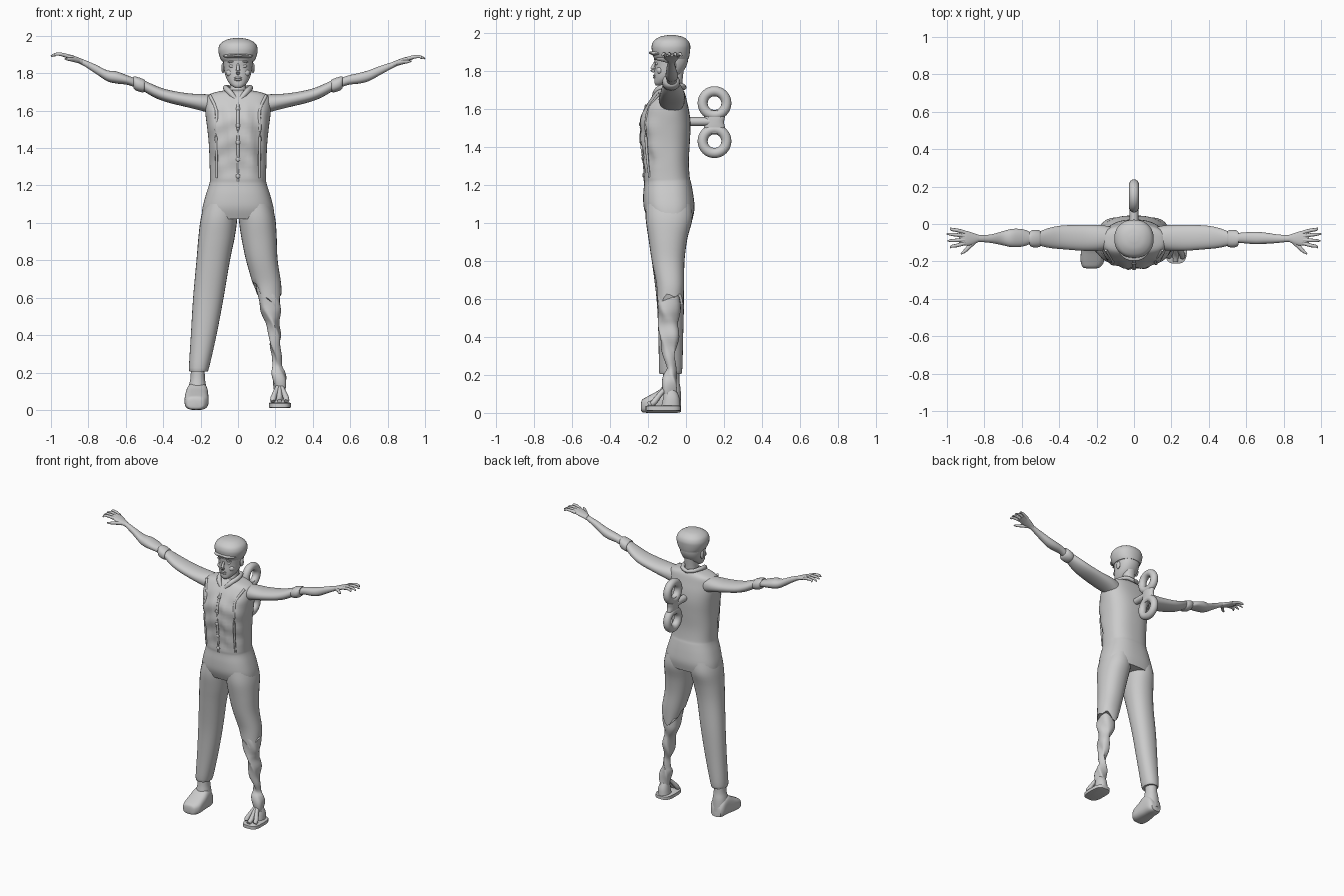
import bpy, bmesh, math
from mathutils import Vector, Matrix

GREY = bpy.data.materials.new("plain_grey")
GREY.diffuse_color = (0.6, 0.6, 0.6, 1)


def finish(name, bm, angle=40):
    bmesh.ops.recalc_face_normals(bm, faces=bm.faces)
    me = bpy.data.meshes.new(name)
    bm.to_mesh(me)
    bm.free()
    me.materials.append(GREY)
    ob = bpy.data.objects.new(name, me)
    bpy.context.collection.objects.link(ob)
    bpy.ops.object.select_all(action='DESELECT')
    ob.select_set(True)
    bpy.context.view_layer.objects.active = ob
    bpy.ops.object.shade_smooth_by_angle(angle=math.radians(angle))
    return ob


def smooth_rows(rows, sub):
    """Catmull-Rom resampling of the section table."""
    out = []
    for i in range(len(rows) - 1):
        p = [rows[max(0, min(len(rows) - 1, i + k))] for k in (-1, 0, 1, 2)]
        for j in range(sub):
            t = j / sub
            out.append([0.5 * (2 * b + (c - a) * t + (2 * a - 5 * b + 4 * c - d) * t * t
                               + (3 * b - a - 3 * c + d) * t ** 3) for a, b, c, d in zip(*p)])
    return out + [rows[-1]]


def loft(name, axis, rows, power=2.2, sides=28, sub=4, mirror=1, shape=None):
    """Rows are (position, a_min, a_max, b_min, b_max) along an axis."""
    bm = bmesh.new()
    rings = []
    for t, a0, a1, b0, b1 in smooth_rows(rows, sub):
        ring = []
        for k in range(sides):
            u = 2 * math.pi * k / sides
            c, s = math.cos(u), math.sin(u)
            a = (a0 + a1) / 2 + (a1 - a0) / 2 * math.copysign(abs(c) ** (2 / power), c)
            b = (b0 + b1) / 2 + (b1 - b0) / 2 * math.copysign(abs(s) ** (2 / power), s)
            v = Vector({'x': (t, a, b), 'y': (a, t, b), 'z': (a, b, t)}[axis])
            if shape:
                v = shape(v, u)
            v.x *= mirror
            ring.append(bm.verts.new(v))
        rings.append(ring)
    for r, q in zip(rings, rings[1:]):
        for k in range(sides):
            n = (k + 1) % sides
            bm.faces.new((r[k], r[n], q[n], q[k]))
    bm.faces.new(rings[0])
    bm.faces.new(rings[-1])
    return finish(name, bm)


def tube(name, points, mirror=1, sides=10):
    """Round tapered limb through (x, y, z, radius) points."""
    bm = bmesh.new()
    pts = smooth_rows(points, 3)
    rings = []
    for i, (x, y, z, r) in enumerate(pts):
        d = Vector(pts[min(i + 1, len(pts) - 1)][:3]) - Vector(pts[max(i - 1, 0)][:3])
        q = d.to_track_quat('Z', 'Y')
        rings.append([])
        for k in range(sides):
            u = 2 * math.pi * k / sides
            v = Vector((x, y, z)) + q @ Vector((r * math.cos(u), r * math.sin(u), 0))
            v.x *= mirror
            rings[-1].append(bm.verts.new(v))
    for r, q in zip(rings, rings[1:]):
        for k in range(sides):
            n = (k + 1) % sides
            bm.faces.new((r[k], r[n], q[n], q[k]))
    bm.faces.new(rings[0])
    bm.faces.new(rings[-1])
    return finish(name, bm, 60)


def ball(name, loc, size, tilt=0):
    bm = bmesh.new()
    bmesh.ops.create_uvsphere(bm, u_segments=16, v_segments=10, radius=1,
                              matrix=Matrix.Translation(loc) @ Matrix.Rotation(tilt, 4, 'Y')
                              @ Matrix.Diagonal((*size, 1)))
    return finish(name, bm)


def torus(name, centre, major, minor):
    bm = bmesh.new()
    n, m = 32, 14
    g = [[bm.verts.new((centre[0] + minor * math.sin(b),
                        centre[1] + (major + minor * math.cos(b)) * math.cos(a),
                        centre[2] + (major + minor * math.cos(b)) * math.sin(a)))
          for b in (2 * math.pi * j / m for j in range(m))]
         for a in (2 * math.pi * i / n for i in range(n))]
    for i in range(n):
        for j in range(m):
            bm.faces.new((g[i][j], g[(i + 1) % n][j], g[(i + 1) % n][(j + 1) % m], g[i][(j + 1) % m]))
    return finish(name, bm)


# Torso with soft cloth folds down the front
def folds(v, u):
    if v.y < -0.1 and 1.24 < v.z < 1.66:
        fade = min(1, (v.z - 1.24) / 0.08, (1.66 - v.z) / 0.08)
        v.y += fade * (0.006 * math.sin(70 * v.x + 9 * v.z) + 0.004 * math.sin(55 * v.z + 25 * abs(v.x)))
    return v


loft("torso", 'z', [
    (1.02, -.195, .195, -.20, .035), (1.08, -.19, .19, -.222, .045), (1.15, -.172, .172, -.225, .038),
    (1.21, -.153, .153, -.22, .027), (1.24, -.15, .15, -.222, .02), (1.32, -.152, .152, -.222, .015),
    (1.42, -.156, .156, -.235, .02), (1.51, -.165, .165, -.238, .024), (1.58, -.174, .174, -.225, .018),
    (1.64, -.175, .175, -.195, .005), (1.68, -.165, .165, -.168, -.005),
    (1.70, -.115, .115, -.15, -.015), (1.71, -.06, .06, -.125, -.025)],
    power=2.5, sides=48, shape=folds)

# Vest edges, front placket and buttons
for m in (1, -1):
    tube("vest_edge", [(.150, -.14, 1.68, .008), (.115, -.195, 1.6, .008), (.118, -.212, 1.5, .008),
                       (.115, -.205, 1.36, .007), (.115, -.193, 1.24, .006)], m)
    tube("collar", [(.012, -.168, 1.66, .012), (.045, -.150, 1.70, .016), (.066, -.09, 1.722, .015),
                    (.045, -.025, 1.722, .013), (0, -.01, 1.712, .013)], m)
tube("placket", [(0, -.165, 1.67, .008), (0, -.217, 1.59, .008), (0, -.236, 1.5, .008),
                 (0, -.232, 1.4, .008), (0, -.219, 1.3, .007), (0, -.219, 1.22, .006)])
for z, y in ((1.61, -.213), (1.52, -.241), (1.43, -.24), (1.34, -.228), (1.25, -.224)):
    ball("button", (0, y, z), (.012, .006, .012))

# Long trouser leg on one side, torn short one on the other
loft("long_trouser_leg", 'z', [
    (.205, -.253, -.165, -.135, -.03), (.225, -.262, -.155, -.142, -.02), (.4, -.252, -.115, -.145, -.015),
    (.6, -.24, -.077, -.155, -.01), (.8, -.222, -.043, -.18, -.008), (.92, -.212, -.018, -.198, .008),
    (1.02, -.2, -.004, -.212, .034), (1.1, -.18, 0, -.21, .03)])


def torn(v, u):
    if v.z < .68:
        v.z += (.68 - v.z) * (.55 * math.sin(2 * u + 1) - .25 * math.sin(5 * u)) - (.68 - v.z) * .3 * math.cos(u)
    return v


loft("torn_trouser_leg", 'z', [
    (.61, .095, .232, -.152, -.015), (.68, .077, .23, -.156, -.01), (.8, .043, .212, -.18, -.008),
    (.92, .018, .207, -.198, .008), (1.02, .004, .2, -.212, .034), (1.1, 0, .18, -.21, .03)], shape=torn)

# Shoe: ankle shaft and rounded foot
loft("shoe_ankle", 'z', [(.04, -.27, -.165, -.14, -.025), (.12, -.264, -.17, -.13, -.028),
                         (.17, -.254, -.177, -.122, -.035), (.23, -.252, -.178, -.12, -.035)])
loft("shoe_foot", 'y', [(-.237, -.255, -.2, .015, .05), (-.23, -.275, -.18, .004, .07), (-.2, -.285, -.16, 0, .088),
                        (-.15, -.284, -.158, 0, .115), (-.1, -.276, -.16, 0, .145), (-.05, -.27, -.165, 0, .12),
                        (-.027, -.255, -.18, .005, .07)], power=3)

# Bare jointed leg and its open foot
loft("bare_leg", 'z', [
    (.1, .195, .25, -.12, -.05), (.16, .182, .262, -.122, -.045), (.2, .18, .252, -.118, -.05),
    (.235, .188, .232, -.105, -.055), (.29, .185, .23, -.115, -.058), (.34, .17, .226, -.128, -.05),
    (.4, .163, .23, -.14, -.04), (.46, .155, .216, -.143, -.038), (.5, .135, .222, -.145, -.035),
    (.55, .115, .23, -.15, -.032), (.66, .1, .22, -.145, -.03)],
    shape=lambda v, u: v + Vector((.005 * math.sin(3 * u + 30 * v.z), .005 * math.cos(2 * u + 40 * v.z), 0)))
loft("foot_sole", 'z', [(.01, .172, .272, -.2, -.035), (.013, .165, .284, -.212, -.028),
                        (.035, .165, .284, -.212, -.028), (.04, .172, .275, -.2, -.035)], power=3.2, sub=1)
loft("foot_heel", 'z', [(.035, .185, .265, -.13, -.03), (.08, .19, .262, -.12, -.035), (.12, .195, .25, -.115, -.05)])
for x, tip in ((.188, -.185), (.222, -.21), (.258, -.19)):
    tube("foot_strut", [(.222, -.09, .14, .014), ((x + .222) / 2, -.13, .105, .013), (x, -.165, .06, .016),
                        (x, tip + .01, .045, .013)])

# Arms: sleeve, elbow band, forearm and hand
for m in (1, -1):
    h = .002 if m > 0 else .015    # one hand is held slightly higher
    loft("sleeve", 'x', [
        (.12, -.13, -.015, 1.575, 1.685), (.18, -.142, -.006, 1.595, 1.688), (.27, -.143, -.005, 1.618, 1.693),
        (.38, -.135, -.008, 1.645, 1.713), (.45, -.128, -.02, 1.672, 1.738), (.51, -.115, -.042, 1.708, 1.766)],
        mirror=m)
    loft("elbow_band", 'x', [(.5, -.118, -.04, 1.703, 1.765), (.508, -.124, -.033, 1.697, 1.77),
                             (.545, -.124, -.033, 1.707, 1.782), (.56, -.11, -.045, 1.722, 1.783)],
         sub=2, mirror=m)
    w = 0 if m > 0 else .016       # fuller forearm on one side
    loft("forearm", 'x', [
        (.54, -.1, -.05, 1.72, 1.77), (.59, -.103 - w, -.045 + w, 1.738, 1.788), (.65, -.108 - w, -.042 + w, 1.745, 1.802 + w / 2),
        (.70, -.106 - w / 2, -.046 + w / 2, 1.758, 1.816), (.76, -.102, -.055, 1.79 + h / 2, 1.838 + h / 2),
        (.82, -.096, -.06, 1.822 + h, 1.856 + h), (.86, -.095, -.06, 1.842 + h, 1.87 + h)],
        mirror=m)
    loft("palm", 'x', [(.83, -.096, -.058, 1.83 + h, 1.86 + h), (.865, -.112, -.046, 1.844 + h, 1.874 + h),
                       (.9, -.116, -.036, 1.86 + h, 1.885 + h), (.935, -.108, -.036, 1.873 + h, 1.889 + h)],
         mirror=m)
    for y0, y1, x1 in ((-.045, -.022, .98), (-.065, -.052, 1.0), (-.085, -.09, .996), (-.102, -.127, .98)):
        tube("finger", [(.905, y0, 1.875 + h, .011), (.945, (y0 + y1) / 2, 1.886 + h, .0095),
                        (.975, y1 * .7 + y0 * .3, 1.886 + h, .008), (x1, y1, 1.876 + h, .004)], m)
    tube("thumb", [(.855, -.095, 1.852 + h, .013), (.885, -.125, 1.858 + h, .011),
                   (.905, -.145, 1.86 + h, .009), (.925, -.16, 1.862 + h, .004)], m)

# Neck, head and face
loft("neck", 'z', [(1.66, -.06, .06, -.135, -.02), (1.71, -.045, .045, -.118, -.02), (1.75, -.042, .042, -.108, -.018),
                   (1.82, -.045, .045, -.1, -.01)])
loft("head", 'z', [(1.722, -.016, .016, -.158, -.125), (1.735, -.036, .036, -.165, -.095), (1.76, -.056, .056, -.166, -.055),
                   (1.79, -.068, .068, -.166, -.02), (1.83, -.076, .076, -.164, .004), (1.87, -.08, .08, -.168, .012),
                   (1.92, -.08, .08, -.165, .01)], sides=32)
tube("nose", [(0, -.16, 1.85, .006), (0, -.172, 1.825, .009), (0, -.178, 1.806, .011), (0, -.165, 1.797, .008)])
for z in (1.775, 1.765):
    ball("lip", (0, -.166, z), (.021, .007, .006))
for m in (1, -1):
    ball("eye", (m * .032, -.153, 1.838), (.016, .009, .009))
    ball("brow", (m * .034, -.157, 1.862), (.023, .009, .005), m * .15)
    ball("cheek", (m * .042, -.138, 1.802), (.022, .017, .02))
    ball("ear", (m * .08, -.07, 1.828), (.009, .018, .028))

# Cap with a short peak
loft("cap", 'z', [(1.862, -.084, .084, -.165, .014), (1.88, -.095, .095, -.174, .018), (1.91, -.104, .104, -.18, .022),
                  (1.935, -.104, .104, -.18, .022), (1.96, -.092, .092, -.168, .01), (1.98, -.06, .06, -.135, -.02),
                  (1.988, -.02, .02, -.095, -.06)], sides=36)
loft("cap_peak", 'y', [(-.195, -.025, .025, 1.892, 1.9), (-.185, -.05, .05, 1.886, 1.902), (-.16, -.075, .075, 1.878, 1.906),
                       (-.12, -.085, .085, 1.878, 1.906)])

# Wind-up key on the back
for z in (1.63, 1.43):
    torus("key_ring", (0, .15, z), .0625, .0265)
loft("key_bridge", 'z', [(1.47, -.02, .02, .1, .2), (1.5, -.024, .024, .095, .205), (1.53, -.025, .025, .1, .2),
                         (1.56, -.024, .024, .095, .205), (1.59, -.02, .02, .1, .2)])
tube("key_stem", [(0, 0, 1.533, .023), (0, .06, 1.533, .023), (0, .13, 1.533, .023)], sides=16)
torus("key_socket", (0, .15, 1.53), .02, .022)
